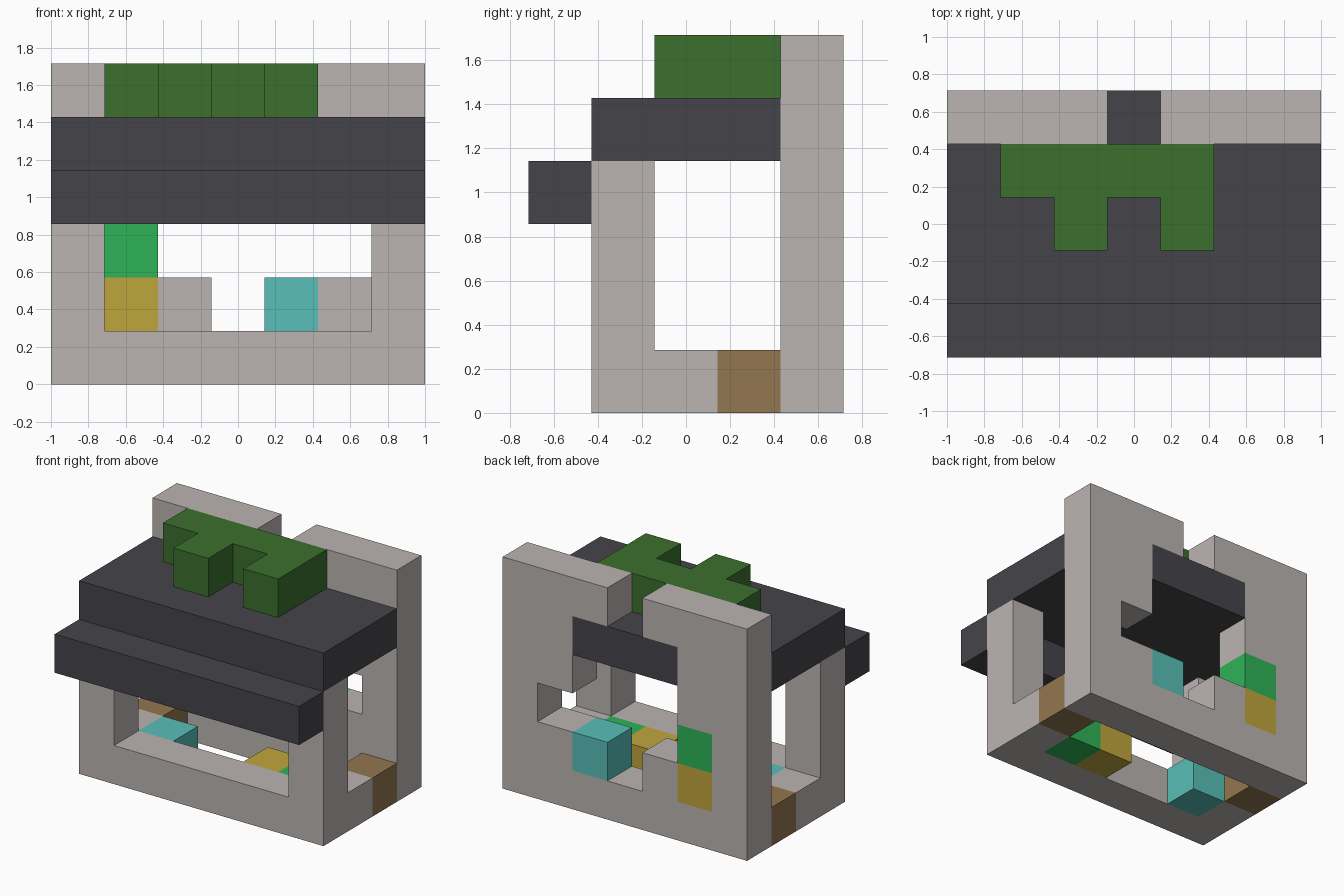
import bpy
import bmesh
from itertools import product
from math import radians
from mathutils import Vector

U = 2 / 7                             # edge of one block
ORIGIN = Vector((-1, -2.5 * U, 0))    # lower corner of the block grid

cube = bpy.data.objects.get("Cube")
if cube:
    bpy.data.objects.remove(cube, do_unlink=True)


def material(name, rgb):
    """Flat material from 0-255 display values."""
    linear = [((c / 255 + 0.055) / 1.055) ** 2.4 for c in rgb] + [1]
    mat = bpy.data.materials.new(name)
    mat.use_nodes = True
    mat.diffuse_color = linear
    bsdf = mat.node_tree.nodes["Principled BSDF"]
    bsdf.inputs["Base Color"].default_value = linear
    bsdf.inputs["Roughness"].default_value = 0.9
    return mat


def block(x, y, z):
    """Cells of a box; each argument is one index or a (first, last) pair."""
    spans = [(a, a) if isinstance(a, int) else a for a in (x, y, z)]
    return set(product(*(range(a, b + 1) for a, b in spans)))


def build(name, mat, cells):
    """One closed flat-faced solid made of grid cells."""
    bm = bmesh.new()
    for cell in cells:
        for axis, side in product(range(3), (0, 1)):
            near = list(cell)
            near[axis] += 2 * side - 1
            if tuple(near) in cells:
                continue
            u, v = (axis + 1) % 3, (axis + 2) % 3
            corners = []
            for du, dv in ((0, 0), (1, 0), (1, 1), (0, 1)):
                p = Vector(cell)
                p[axis] += side
                p[u] += du
                p[v] += dv
                corners.append(bm.verts.new(ORIGIN + p * U))
            bm.faces.new(corners if side else corners[::-1])
    bmesh.ops.remove_doubles(bm, verts=bm.verts, dist=U / 100)
    bmesh.ops.dissolve_limit(bm, angle_limit=radians(1),
                             verts=bm.verts, edges=bm.edges)
    mesh = bpy.data.meshes.new(name)
    bm.to_mesh(mesh)
    bm.free()
    mesh.materials.append(mat)
    obj = bpy.data.objects.new(name, mesh)
    bpy.context.collection.objects.link(obj)
    return obj


stone = material("pale stone", (187, 181, 178))
slate = material("dark slate", (69, 68, 73))
leaf = material("dark leaf green", (59, 112, 45))
bright = material("bright green", (46, 179, 87))
ochre = material("ochre yellow", (192, 166, 60))
cyan = material("cyan", (88, 191, 184))
brown = material("brown", (146, 119, 79))

# Back wall with its stepped window, roof notch and coloured blocks cut out
window = block(3, 4, (1, 5)) | block((2, 4), 4, (3, 4)) | block((2, 5), 4, 2)
inlays = block(1, 4, (1, 2)) | block(4, 4, 1)
build("back_wall", stone, block((0, 6), 4, (0, 5)) - window - inlays)

# Front sill, posts and side sills
build("front_frame", stone,
      block((0, 6), 1, (0, 3)) - block((1, 5), 1, (1, 3)))
for side, x in (("right", 0), ("left", 6)):
    build(side + "_side_sill", stone, block(x, 2, 0))
    build(side + "_doorstep", brown, block(x, 3, 0))

# Roof slab, its rear beam and the lower front eave
build("roof", slate, block((0, 6), (1, 3), 4) | block((2, 4), 4, 4))
build("front_eave", slate, block((0, 6), 0, 3))

# Hedge on the roof
build("roof_hedge", leaf,
      block((1, 4), 3, 5) | block(2, 2, 5) | block(4, 2, 5))

# Coloured blocks in the back wall and on the floor
build("wall_block_yellow", ochre, block(1, 4, 1))
build("wall_block_green", bright, block(1, 4, 2))
build("wall_block_cyan", cyan, block(4, 4, 1))
build("floor_block_cyan", cyan, block(1, 2, 0))
build("floor_block_yellow", ochre, block(4, 2, 0))
build("floor_block_green", bright, block(5, 2, 0))
